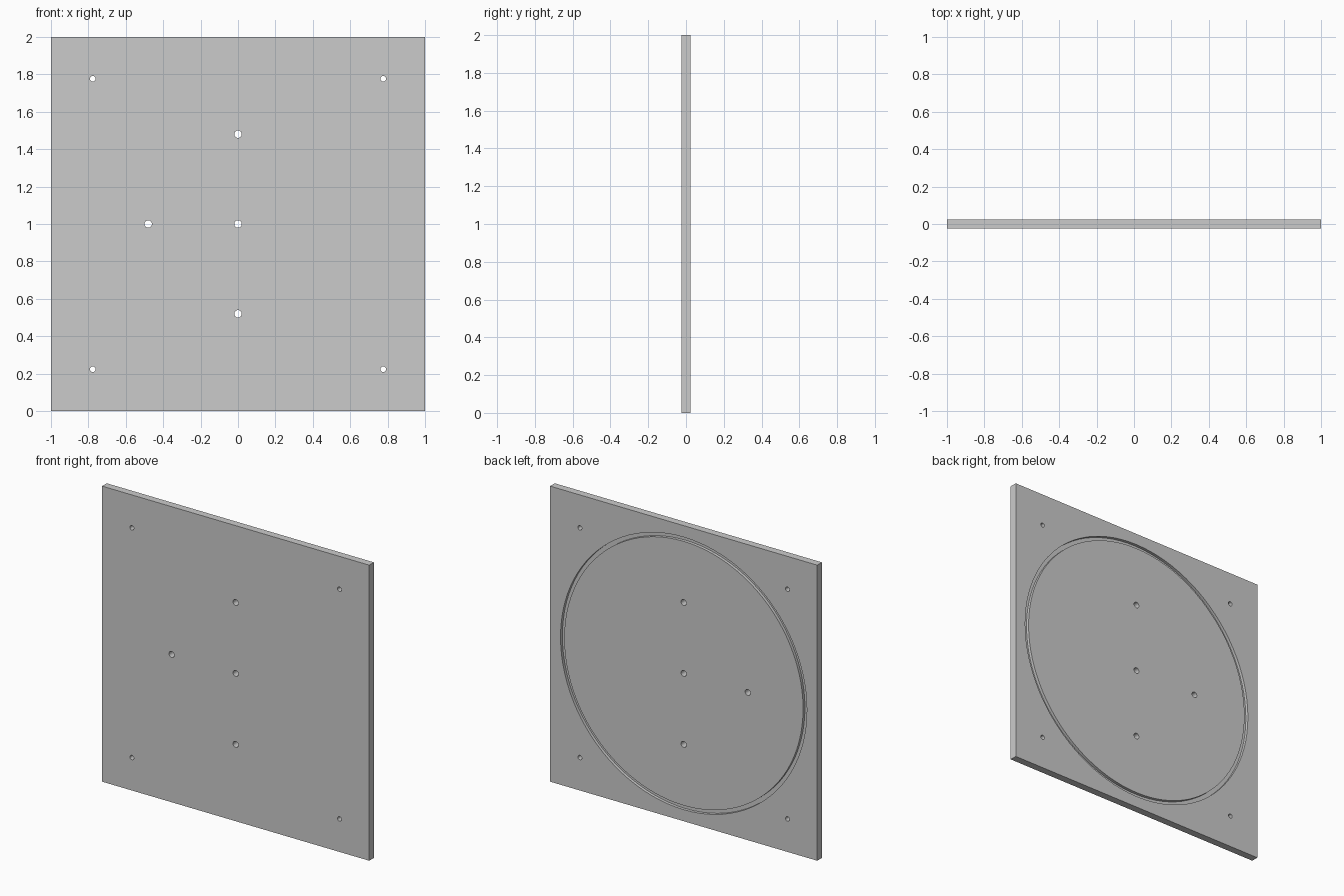
import bpy, bmesh, math
from mathutils import Matrix

if "Cube" in bpy.data.objects:
    bpy.data.objects.remove(bpy.data.objects["Cube"])

T = 0.05            # plate thickness
CZ = 1.0            # centre height of the plate


def make_object(name, bm):
    bmesh.ops.recalc_face_normals(bm, faces=bm.faces[:])
    mesh = bpy.data.meshes.new(name)
    bm.to_mesh(mesh)
    bm.free()
    ob = bpy.data.objects.new(name, mesh)
    bpy.context.collection.objects.link(ob)
    return ob


def cut(target, cutter):
    mod = target.modifiers.new(cutter.name, 'BOOLEAN')
    mod.operation = 'DIFFERENCE'
    mod.solver = 'EXACT'
    mod.object = cutter
    bpy.context.view_layer.objects.active = target
    bpy.ops.object.modifier_apply(modifier=mod.name)
    bpy.data.objects.remove(cutter)


# Square plate
bm = bmesh.new()
bmesh.ops.create_cube(bm, size=1, matrix=Matrix.Translation((0, 0, CZ)) @ Matrix.Diagonal((2, T, 2, 1)))
plate = make_object("mounting_plate", bm)

# Through holes: four small corner holes, four larger inner holes
holes = [(sx * 0.777, CZ + sz * 0.777, 0.015) for sx in (-1, 1) for sz in (-1, 1)]
holes += [(0, CZ, 0.02), (-0.48, CZ, 0.02), (0, CZ + 0.48, 0.02), (0, CZ - 0.48, 0.02)]
bm = bmesh.new()
for x, z, r in holes:
    m = Matrix.Translation((x, 0, z)) @ Matrix.Rotation(math.pi / 2, 4, 'X')
    bmesh.ops.create_cone(bm, cap_ends=True, segments=32, radius1=r, radius2=r, depth=T * 3, matrix=m)
cut(plate, make_object("hole_cutter", bm))

# Circular groove in the back face
bm = bmesh.new()
N, R_OUT, R_IN, DEPTH = 96, 0.922, 0.894, 0.02
profile = [(R_IN, T / 2 - DEPTH), (R_OUT, T / 2 - DEPTH), (R_OUT, T), (R_IN, T)]
rings = []
for i in range(N):
    a = 2 * math.pi * i / N
    rings.append([bm.verts.new((r * math.cos(a), y, CZ + r * math.sin(a))) for r, y in profile])
for i in range(N):
    p, q = rings[i], rings[(i + 1) % N]
    for k in range(4):
        j = (k + 1) % 4
        bm.faces.new((p[k], p[j], q[j], q[k]))
cut(plate, make_object("groove_cutter", bm))

# Smooth round walls, sharp rims
plate.select_set(True)
bpy.context.view_layer.objects.active = plate
bpy.ops.object.shade_smooth_by_angle(angle=math.radians(30))
